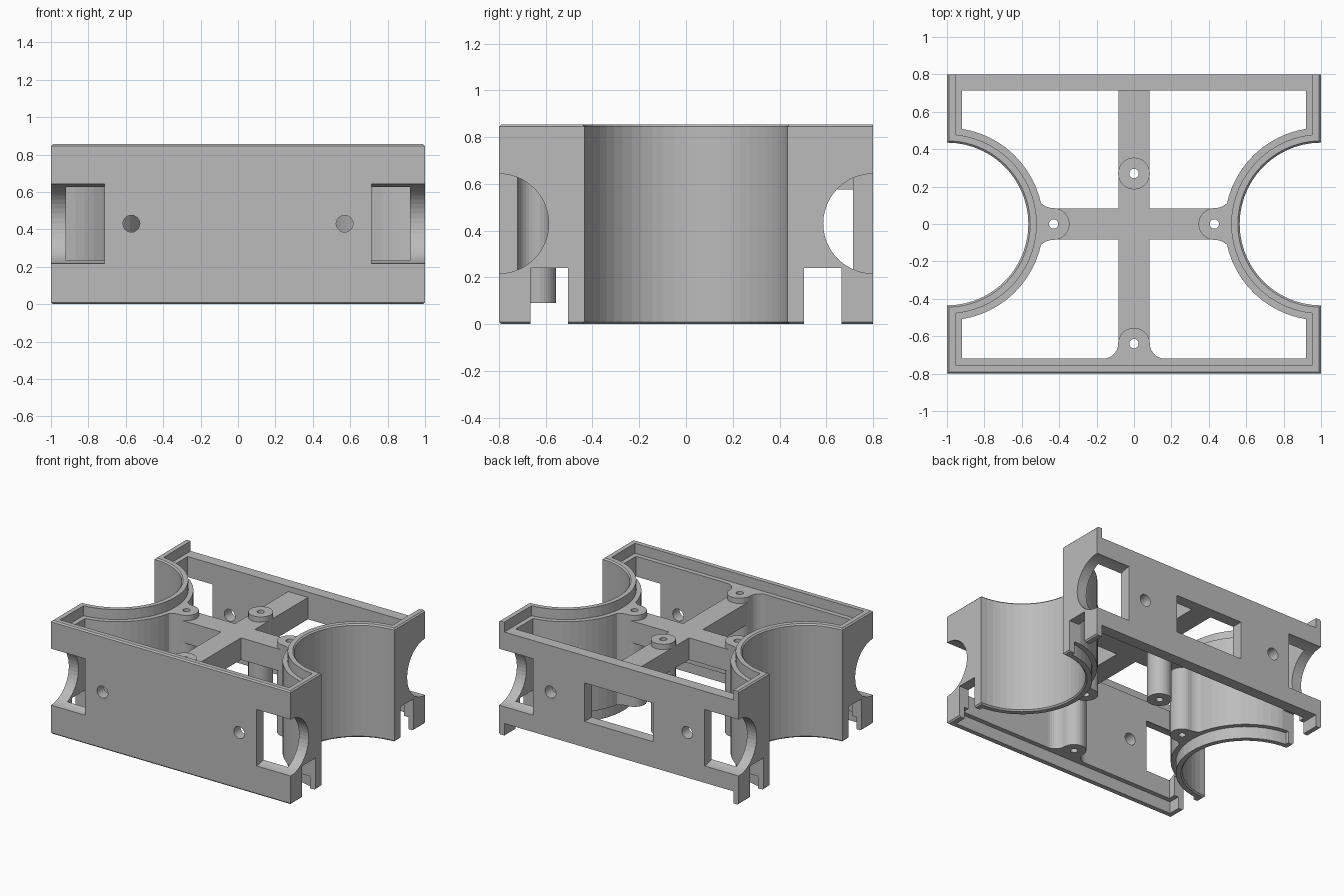
import bpy, bmesh, math
from mathutils import Matrix, Vector

if "Cube" in bpy.data.objects:
    bpy.data.objects.remove(bpy.data.objects["Cube"])

H, LEDGE_LOW, LEDGE_TOP = 0.855, 0.09, 0.78
MID = 0.43
R_BAY = 0.435        # side bay radius
R_BOSS = 0.085

grey = bpy.data.materials.new("plain grey")
grey.use_nodes = True
grey.diffuse_color = (0.5, 0.5, 0.5, 1)
grey.node_tree.nodes["Principled BSDF"].inputs["Base Color"].default_value = (0.5, 0.5, 0.5, 1)


def finish(name, bm):
    bmesh.ops.recalc_face_normals(bm, faces=bm.faces)
    mesh = bpy.data.meshes.new(name)
    bm.to_mesh(mesh)
    bm.free()
    mesh.materials.append(grey)
    ob = bpy.data.objects.new(name, mesh)
    bpy.context.collection.objects.link(ob)
    return ob


def loft(name, sections):
    """Closed solid through (outline, z) sections of equal point count."""
    bm = bmesh.new()
    rings = [[bm.verts.new((x, y, z)) for x, y in pts] for pts, z in sections]
    for low, high in zip(rings, rings[1:]):
        n = len(low)
        for i in range(n):
            j = (i + 1) % n
            bm.faces.new((low[i], low[j], high[j], high[i]))
    bm.faces.new(rings[0][::-1])
    bm.faces.new(rings[-1])
    return finish(name, bm)


def box(name, x, y, z):
    return loft(name, [([(x[0], y[0]), (x[1], y[0]), (x[1], y[1]), (x[0], y[1])], h) for h in z])


def rod(name, centre, radius, depth, axis="Z", sides=32):
    turn = {"X": Matrix.Rotation(math.pi / 2, 4, "Y"),
            "Y": Matrix.Rotation(math.pi / 2, 4, "X"), "Z": Matrix()}[axis]
    bm = bmesh.new()
    bmesh.ops.create_cone(bm, cap_ends=True, segments=sides, radius1=radius, radius2=radius,
                          depth=depth, matrix=Matrix.Translation(Vector(centre)) @ turn)
    return finish(name, bm)


def cut(ob, cutters):
    for c in cutters:
        c.hide_render = True
        mod = ob.modifiers.new("cut", "BOOLEAN")
        mod.operation, mod.solver, mod.object = "DIFFERENCE", "EXACT", c
    graph = bpy.context.evaluated_depsgraph_get()
    mesh = bpy.data.meshes.new_from_object(ob.evaluated_get(graph))
    ob.modifiers.clear()
    ob.data = mesh
    for c in cutters:
        bpy.data.objects.remove(c)


def outline(inset, back, steps=28):
    """Rectangle with a round bay in each side, moved inwards by inset."""
    r = R_BAY + inset
    start = math.acos(inset / r)
    arc = [start * (2 * i / steps - 1) for i in range(steps + 1)]
    right = [(1 - r * math.cos(a), r * math.sin(a)) for a in arc]
    left = [(-x, -y) for x, y in right]
    e, f = 1 - inset, -0.8 + inset
    return [(-e, f), (e, f)] + right + [(e, back), (-e, back)] + left


# Outer wall with chamfered rims
shell = loft("wall_shell", [(outline(0.01, 0.8), 0), (outline(0, 0.8), 0.01),
                            (outline(0, 0.8), H - 0.01), (outline(0.01, 0.8), H)])
cutters = [loft("cavity", [(outline(0.08, 0.715), -1), (outline(0.08, 0.715), 2)])]

# Lid ledges, open towards the back
for z in ((LEDGE_TOP, 2), (-1, LEDGE_LOW)):
    cutters.append(loft("ledge_cut", [(outline(0.045, 1), h) for h in z]))

for sx in (-1, 1):
    for sy in (-1, 1):
        # Round corner openings, screw holes and cable slots
        cutters.append(rod("corner_cut", (sx, sy * 0.8, MID), 0.213, 0.57, "X", 48))
        cutters.append(rod("hole_cut", (sx * 0.57, sy * 0.8, MID), 0.045, 0.3, "Y"))
        cutters.append(box("slot_cut", sorted((sx * 0.9, sx * 1.1)),
                           sorted((sy * 0.505, sy * 0.665)), (-1, 0.24)))
# Back window
cutters.append(box("window_cut", (-0.285, 0.285), (0.6, 1), (0.285, 0.575)))
cut(shell, cutters)


def wall_post(name, centre, angle, reach):
    """Post blended by concave fillets into a wall lying at -y before turning."""
    half = []
    for i in range(9):
        a = math.pi / 2 * i / 8
        half.append((R_BOSS + 0.08 - 0.08 * math.cos(math.pi / 2 - a), -reach * math.sin(math.pi / 2 - a)))
    round_end = [(R_BOSS * math.cos(math.pi * i / 16), R_BOSS * math.sin(math.pi * i / 16))
                 for i in range(1, 16)]
    half = [(R_BOSS + 0.08 * (1 - math.sin(math.pi / 2 * i / 8)),
             -reach * math.cos(math.pi / 2 * i / 8)) for i in range(9)]
    base = [(-R_BOSS - 0.08, -reach - 0.01), (R_BOSS + 0.08, -reach - 0.01)]
    pts = base + half + round_end + [(-x, y) for x, y in reversed(half)]
    c, s = math.cos(angle), math.sin(angle)
    pts = [(centre[0] + c * x - s * y, centre[1] + s * x + c * y) for x, y in pts]
    return loft(name, [(pts, LEDGE_LOW), (pts, LEDGE_TOP)])


# Screw posts
spots = {"front_post": (0, -0.64), "back_post": (0, 0.27),
         "left_post": (0.43, 0), "right_post": (-0.43, 0)}
posts = [wall_post("front_post", spots["front_post"], 0, 0.08),
         wall_post("left_post", spots["left_post"], math.pi / 2, 0.09),
         wall_post("right_post", spots["right_post"], -math.pi / 2, 0.09),
         rod("back_post", (*spots["back_post"], (LEDGE_LOW + LEDGE_TOP) / 2),
             R_BOSS, LEDGE_TOP - LEDGE_LOW)]
for post in posts:
    cut(post, [rod("bore", (*spots[post.name], 0.4), 0.025, 2, sides=20)])

# Cross brace between the posts
w = 0.083
cross = [(-w, -0.66), (w, -0.66), (w, -w), (0.44, -w), (0.44, w), (w, w),
         (w, 0.72), (-w, 0.72), (-w, w), (-0.44, w), (-0.44, -w), (-w, -w)]
brace = loft("cross_brace", [(cross, 0.575), (cross, 0.74)])
cut(brace, [rod("bore", (*p, 0.4), 0.025, 2, sides=20) for p in spots.values()])
